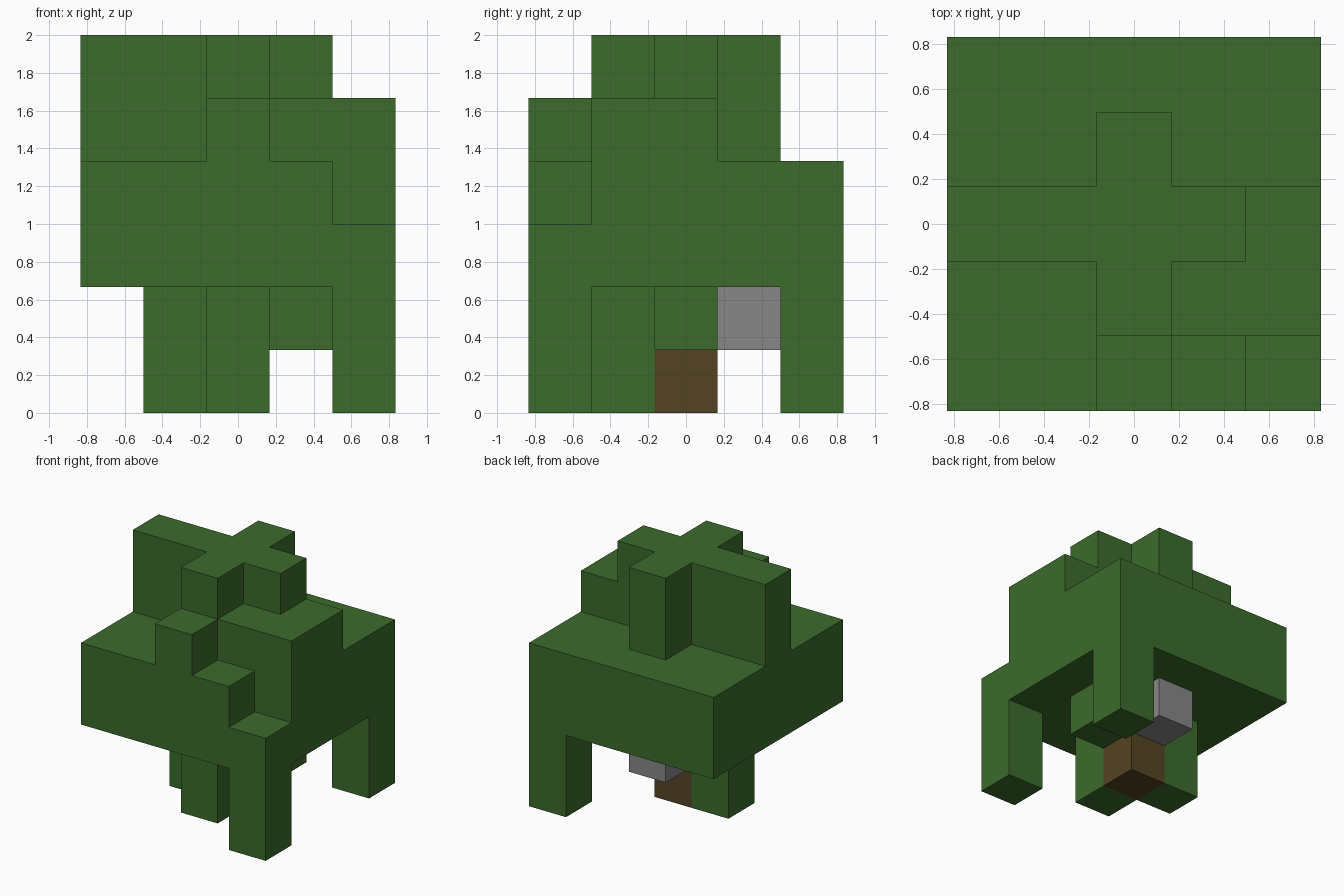
import bpy
import bmesh
from mathutils import Vector

cube = bpy.data.objects.get("Cube")
if cube:
    bpy.data.objects.remove(cube, do_unlink=True)

S = 1 / 3  # edge length of one block


def material(name, rgb):
    mat = bpy.data.materials.new(name)
    mat.use_nodes = True
    mat.diffuse_color = (*rgb, 1)
    mat.node_tree.nodes["Principled BSDF"].inputs["Base Color"].default_value = (*rgb, 1)
    return mat


green = material("leaf green", (0.045, 0.147, 0.025))
brown = material("bark brown", (0.087, 0.056, 0.016))
grey = material("stone grey", (0.242, 0.242, 0.242))


def cells(xs, ys, zs):
    """Block positions filling inclusive ranges, counted from the centre and the ground."""
    span = lambda r: range(r[0], r[1] + 1)
    return {(x, y, z) for x in span(xs) for y in span(ys) for z in span(zs)}


# Wide leaf slab with one notched front corner
slab = cells((-2, 2), (-2, 2), (2, 3)) - {(2, -2, 3)}

# Stepped crown: shoulder, tall wall, cross and front step
crown = cells((1, 2), (-1, 0), (4, 4))
crown |= cells((-2, 1), (0, 0), (4, 5))
crown |= cells((0, 0), (-1, 1), (4, 5))
crown |= cells((0, 0), (-2, -2), (4, 4))

# Leaves hanging around the trunk
hanging = cells((0, 0), (-1, -1), (0, 1)) | cells((-1, -1), (0, 0), (0, 1)) | {(1, 0, 1)}

parts = [
    ("leaf_slab", slab, green),
    ("leaf_crown", crown, green),
    ("front_left_leg", cells((2, 2), (-2, -2), (0, 1)), green),
    ("back_left_leg", cells((2, 2), (2, 2), (0, 1)), green),
    ("hanging_leaves", hanging, green),
    ("trunk", cells((0, 0), (0, 0), (0, 1)), brown),
    ("stone_block", {(0, 1, 1)}, grey),
]
solid = set().union(*(blocks for _, blocks, _ in parts))


def build(name, blocks, mat):
    """Make a flat-faced shell of the block sides that are open to the air."""
    bm = bmesh.new()
    for block in sorted(blocks):
        for axis in range(3):
            for sign in (-1, 1):
                n = Vector((0, 0, 0))
                n[axis] = sign
                if tuple(int(a + b) for a, b in zip(block, n)) in solid:
                    continue
                u = Vector((0, 0, 0))
                u[(axis + 1) % 3] = 1
                v = n.cross(u)
                mid = Vector(block) + Vector((0, 0, 0.5)) + n / 2
                corners = (-u - v, u - v, u + v, v - u)
                bm.faces.new([bm.verts.new((mid + c / 2) * S) for c in corners])
    bmesh.ops.remove_doubles(bm, verts=bm.verts, dist=0.001)
    mesh = bpy.data.meshes.new(name)
    bm.to_mesh(mesh)
    bm.free()
    mesh.materials.append(mat)
    bpy.context.collection.objects.link(bpy.data.objects.new(name, mesh))


for part in parts:
    build(*part)
